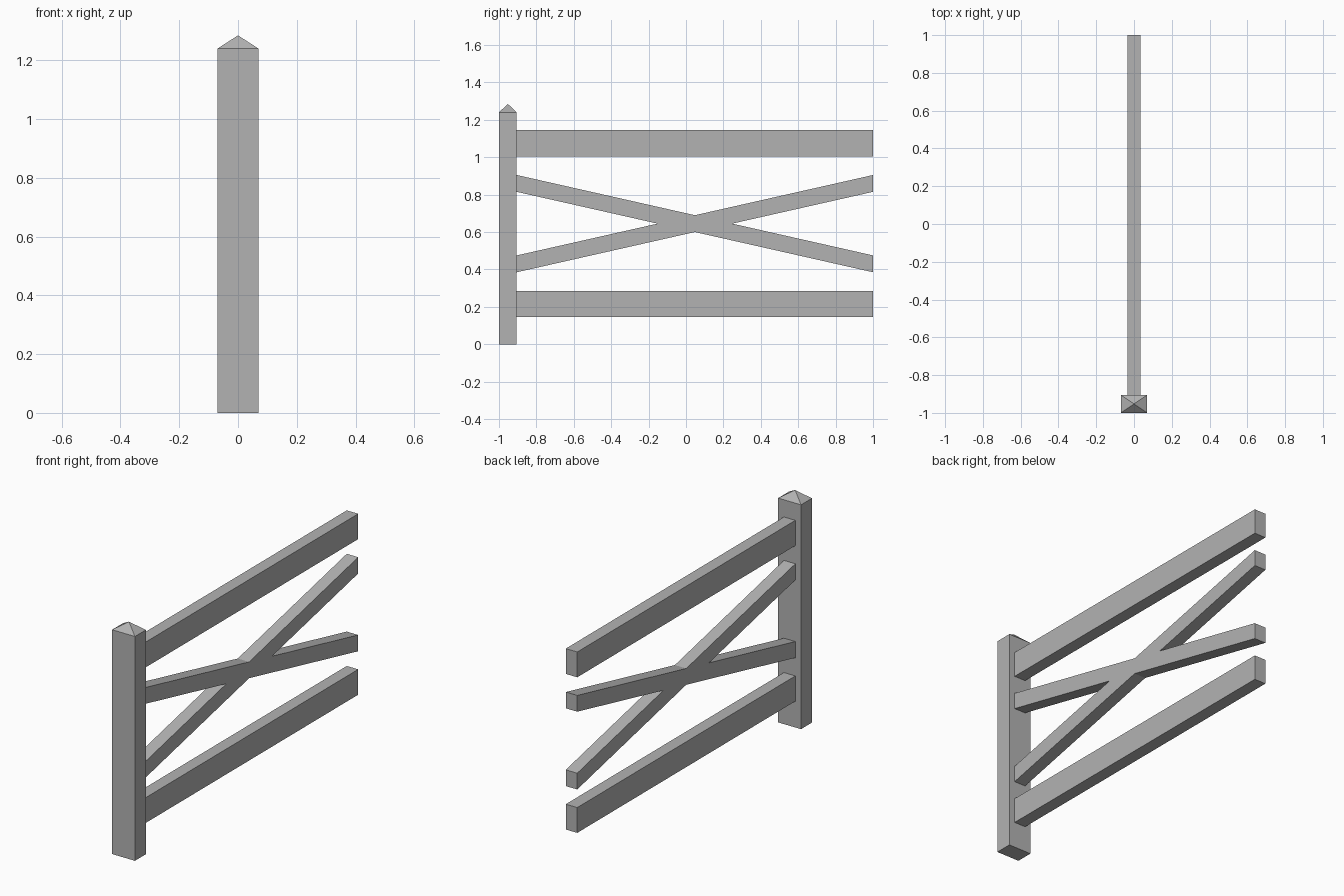
import bpy
import bmesh

cube = bpy.data.objects.get("Cube")
if cube:
    bpy.data.objects.remove(cube, do_unlink=True)

# Single flat colour
GREY = (0.45, 0.45, 0.45, 1)
mat = bpy.data.materials.new("plain grey")
mat.use_nodes = True
mat.diffuse_color = GREY
mat.node_tree.nodes["Principled BSDF"].inputs["Base Color"].default_value = GREY

POST_BACK, RAIL_END = -0.905, 1.0
RAIL_HALF = 0.035


def finish(name, bm):
    bmesh.ops.recalc_face_normals(bm, faces=bm.faces)
    mesh = bpy.data.meshes.new(name)
    bm.to_mesh(mesh)
    bm.free()
    mesh.materials.append(mat)
    obj = bpy.data.objects.new(name, mesh)
    bpy.context.collection.objects.link(obj)
    return obj


def side_prism(name, outline, half):
    """Extrude a (y, z) outline across x."""
    bm = bmesh.new()
    face = bm.faces.new([bm.verts.new((-half, y, z)) for y, z in outline])
    ext = bmesh.ops.extrude_face_region(bm, geom=[face])
    verts = [v for v in ext["geom"] if isinstance(v, bmesh.types.BMVert)]
    bmesh.ops.translate(bm, verts=verts, vec=(2 * half, 0, 0))
    return finish(name, bm)


# Post: extruded box whose top is poked up into a pyramid
bm = bmesh.new()
bmesh.ops.create_cube(bm, size=1)
for v in bm.verts:
    v.co.x *= 0.14
    v.co.y = -1 if v.co.y < 0 else POST_BACK
    v.co.z = 0 if v.co.z < 0 else 1.24
top = max(bm.faces, key=lambda f: f.calc_center_median().z)
peak = bmesh.ops.poke(bm, faces=[top])["verts"][0]
peak.co.z = 1.285
finish("post", bm)

# Horizontal rails
for name, low in (("bottom_rail", 0.145), ("top_rail", 1.005)):
    high = low + 0.14
    side_prism(name, [(POST_BACK, low), (RAIL_END, low),
                      (RAIL_END, high), (POST_BACK, high)], RAIL_HALF)

# Crossed braces as one X-shaped outline, mirrored about its centre
cy, cz = (POST_BACK + RAIL_END) / 2, 0.645
span = RAIL_END - cy
rise, half_h = 0.215, 0.045
notch = span * half_h / rise
right = [(0, -half_h), (span, -rise - half_h), (span, -rise + half_h), (notch, 0),
         (span, rise - half_h), (span, rise + half_h)]
outline = right + [(-y, -z) for y, z in right]
side_prism("cross_brace", [(cy + y, cz + z) for y, z in outline], RAIL_HALF)
